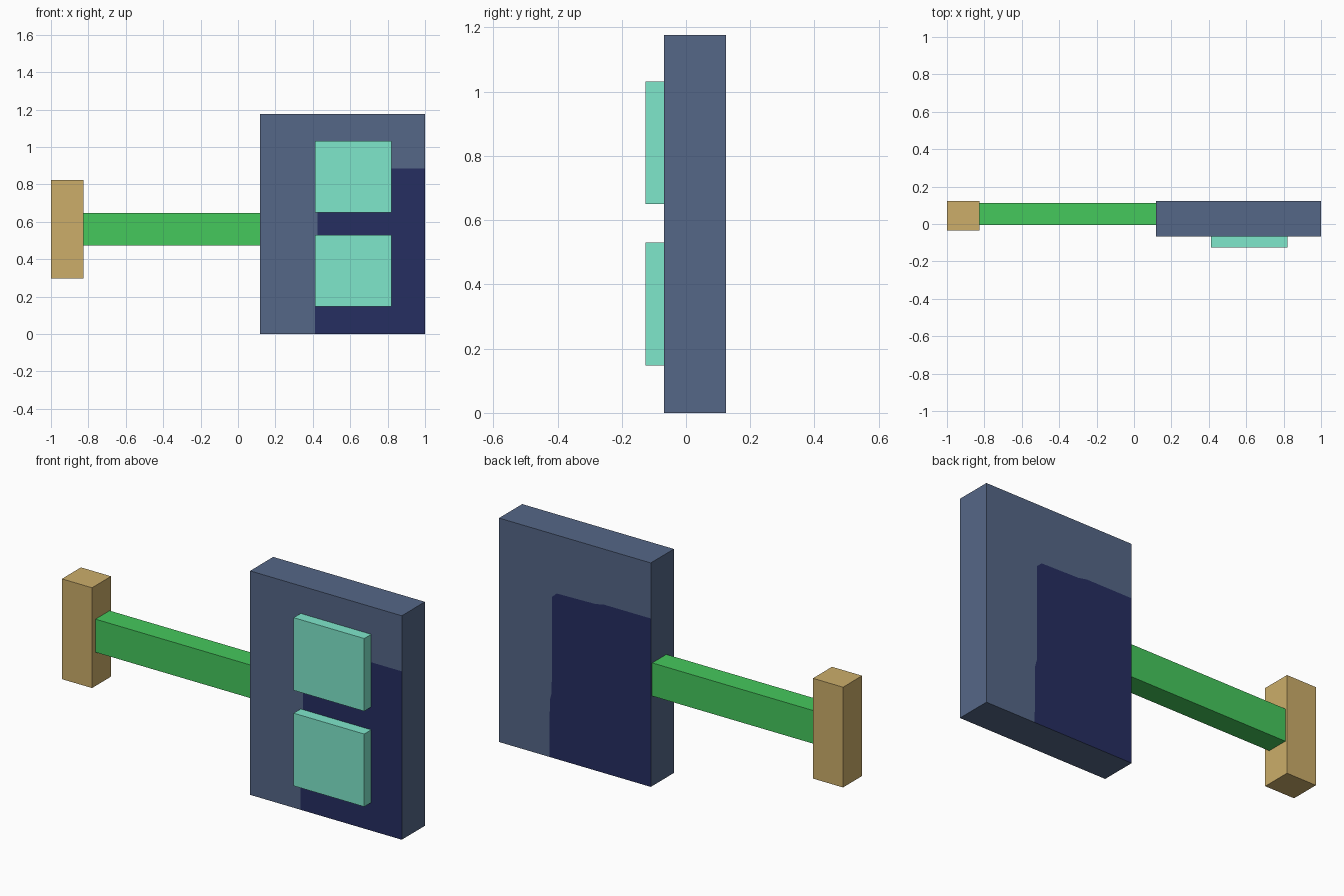
import bpy, bmesh

cube = bpy.data.objects.get("Cube")
if cube:
    bpy.data.objects.remove(cube, do_unlink=True)


def material(name, rgb):
    lin = [(c / 255 / 12.92) if c < 11 else ((c / 255 + 0.055) / 1.055) ** 2.4 for c in rgb]
    m = bpy.data.materials.new(name)
    m.use_nodes = True
    m.diffuse_color = (*lin, 1)
    m.node_tree.nodes["Principled BSDF"].inputs["Base Color"].default_value = (*lin, 1)
    return m


slate = material("slate blue", (85, 103, 135))
navy = material("dark navy", (38, 46, 97))
mint = material("mint", (129, 235, 207))
green = material("green", (69, 200, 92))
tan = material("tan", (204, 174, 106))


def finish(name, bm, mats):
    me = bpy.data.meshes.new(name)
    bm.to_mesh(me)
    bm.free()
    for m in mats:
        me.materials.append(m)
    ob = bpy.data.objects.new(name, me)
    bpy.context.collection.objects.link(ob)
    return ob


def box(name, lo, hi, mat):
    bm = bmesh.new()
    bmesh.ops.create_cube(bm, size=1)
    for v in bm.verts:
        v.co = [a + (b - a) * (c + 0.5) for a, b, c in zip(lo, hi, v.co)]
    return finish(name, bm, [mat])


# Slab: each broad side has a navy patch cut into its lower right corner
X0, X1, Y0, Y1, TOP = 0.118, 1.0, -0.068, 0.124, 1.177
W = X1 - X0
patch = [(0.293, 0), (0.295, 0.30), (0.306, 0.34), (0.308, 0.845), (0.335, 0.87),
         (0.56, 0.875), (0.61, 0.885), (W, 0.885)]


def front(u, z):
    return (X0 + u, Y0, z)


def back(u, z):
    return (X1 - u, Y1, z)


bm = bmesh.new()


def face(points, index=0):
    bm.faces.new([bm.verts.new(p) for p in points]).material_index = index


for side in (front, back):
    face([side(*p) for p in [(W, 0)] + patch[::-1]], 1)
    face([side(*p) for p in [(0, 0)] + patch + [(W, TOP), (0, TOP)]])
split, ph = patch[0][0], patch[-1][1]
face([front(0, 0), front(split, 0), front(W, 0), back(0, 0), back(split, 0), back(W, 0)])
face([front(0, TOP), front(W, TOP), back(0, TOP), back(W, TOP)])
for a, b in ((front, back), (back, front)):
    face([a(W, 0), a(W, ph), a(W, TOP), b(0, TOP), b(0, 0)])
bmesh.ops.remove_doubles(bm, verts=bm.verts, dist=1e-5)
bmesh.ops.recalc_face_normals(bm, faces=bm.faces)
finish("slab", bm, [slate, navy])

# Two raised pads on the front
for name, z in (("lower_pad", 0.148), ("upper_pad", 0.65)):
    box(name, (0.412, -0.126, z), (0.822, Y0, z + 0.382), mint)

# Handle bar and its end grip
box("handle_bar", (-0.825, -0.005, 0.473), (X0, 0.112, 0.647), green)
box("end_grip", (-1.0, -0.034, 0.296), (-0.825, 0.124, 0.823), tan)
